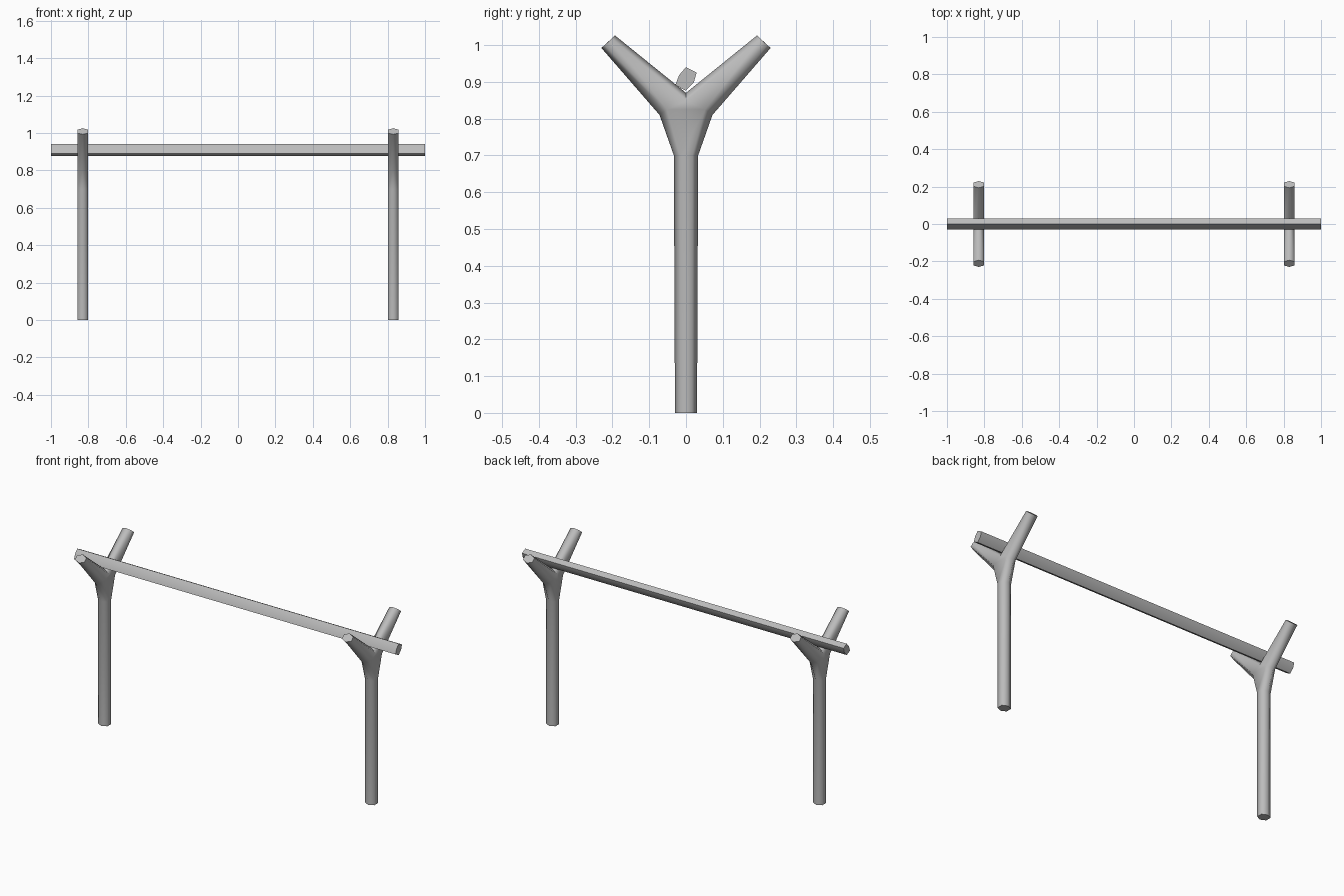
import bpy, bmesh
from math import radians

cube = bpy.data.objects.get("Cube")
if cube:
    bpy.data.objects.remove(cube, do_unlink=True)

grey = bpy.data.materials.new("plain_grey")
grey.use_nodes = True
grey.diffuse_color = (0.5, 0.5, 0.5, 1)
grey.node_tree.nodes["Principled BSDF"].inputs["Base Color"].default_value = (0.5, 0.5, 0.5, 1)


def finish(bm, name, x=0):
    """Turn the bmesh into a smooth-shaded object."""
    bmesh.ops.recalc_face_normals(bm, faces=bm.faces)
    mesh = bpy.data.meshes.new(name)
    bm.to_mesh(mesh)
    bm.free()
    mesh.materials.append(grey)
    obj = bpy.data.objects.new(name, mesh)
    bpy.context.collection.objects.link(obj)
    obj.location.x = x
    bpy.ops.object.select_all(action='DESELECT')
    obj.select_set(True)
    bpy.context.view_layer.objects.active = obj
    bpy.ops.object.shade_smooth_by_angle(angle=radians(65))
    return obj


# Half outlines (y, z) of a forked post: middle ridge and flat side panel
RIDGE = [(0, 0), (.03, 0), (.033, .7), (.072, .81), (.23, .992), (.193, 1.026), (0, .87)]
PANEL = [(0, 0), (.016, 0), (.017, .7), (.052, .825), (.221, 1.0), (.202, 1.017), (0, .848)]


def forked_post(name, x):
    bm = bmesh.new()
    ridge = [bm.verts.new((0, s * y, z)) for s in (1, -1)
             for y, z in (RIDGE if s > 0 else RIDGE[-2:0:-1])]
    for side in (-.029, .029):
        panel = [bm.verts.new((side, s * y, z)) for s in (1, -1)
                 for y, z in (PANEL if s > 0 else PANEL[-2:0:-1])]
        n = len(panel)
        # Bevelled band from the ridge to the panel
        for i in range(n):
            j = (i + 1) % n
            bm.faces.new((ridge[i], ridge[j], panel[j], panel[i]))
        # Panel: stem, fork and two arms
        for ids in ((0, 1, 2, -2, -1), (2, 3, 6, -3, -2), (3, 4, 5, 6), (-3, 6, -5, -4)):
            bm.faces.new([panel[i] for i in ids])
    return finish(bm, name, x)


forked_post("left_forked_post", .83)
forked_post("right_forked_post", -.83)

# Crossbar: flattened six-sided rod resting in both forks
SECTION = [(0, .94), (.029, .925), (.021, .898), (-.001, .876), (-.029, .891), (-.019, .918)]
bm = bmesh.new()
ends = [[bm.verts.new((x, y, z)) for y, z in SECTION] for x in (-1, 1)]
for i in range(len(SECTION)):
    j = (i + 1) % len(SECTION)
    bm.faces.new((ends[0][i], ends[0][j], ends[1][j], ends[1][i]))
for ring in ends:
    bm.faces.new(ring)
finish(bm, "crossbar")
